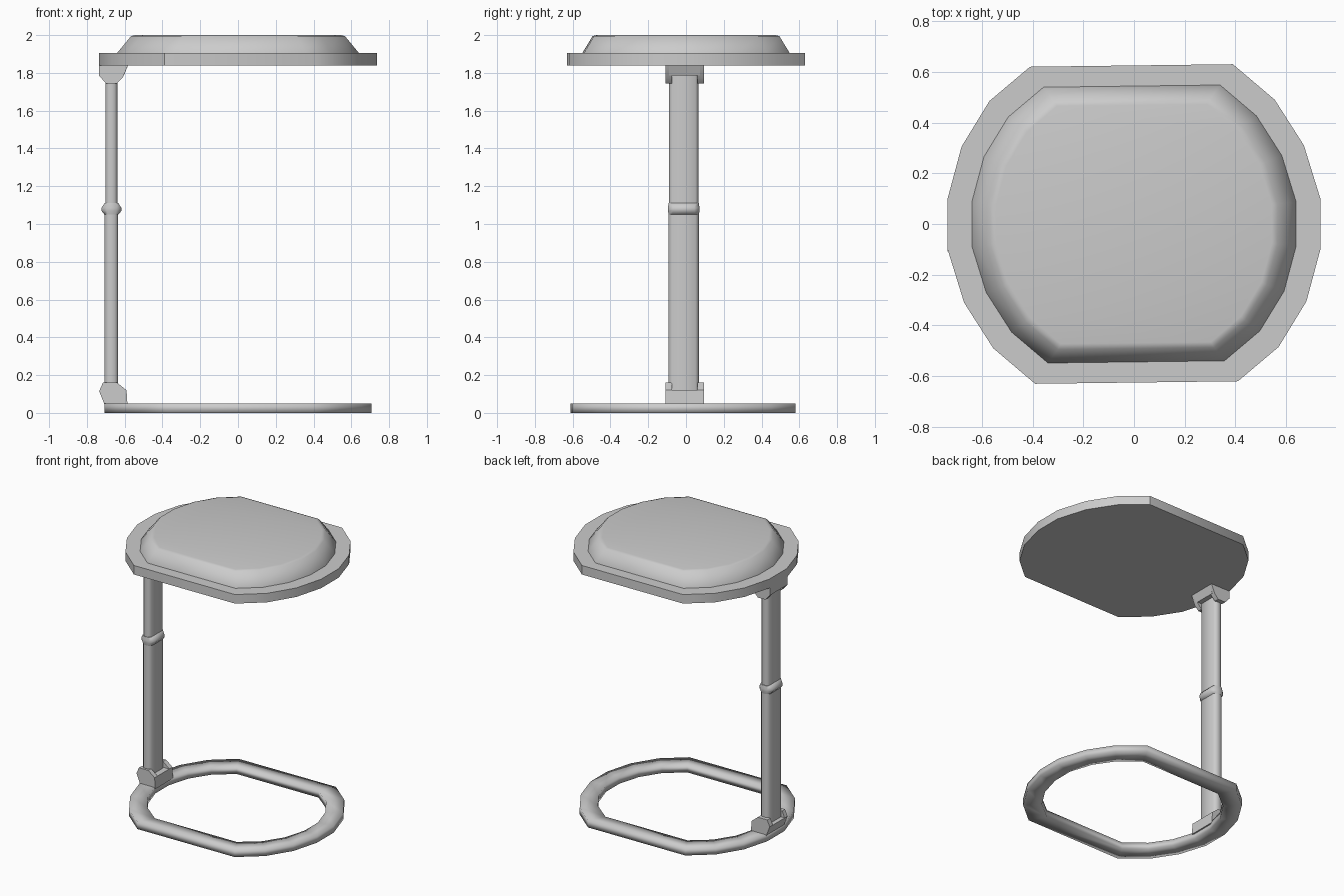
import bpy, bmesh, math

if "Cube" in bpy.data.objects:
    bpy.data.objects.remove(bpy.data.objects["Cube"])

# Half of the flattened-oval outline; the rest is its half-turn copy
HALF = [(0.39, 0.63), (-0.41, 0.62), (-0.57, 0.485), (-0.68, 0.305),
        (-0.735, 0.10), (-0.735, -0.10), (-0.67, -0.31), (-0.555, -0.49)]
OVAL = HALF + [(-x, -y) for x, y in HALF]


def scaled(sx, sy, oy=0.0):
    return [(x * sx, y * sy + oy) for x, y in OVAL]


def finish(name, bm, angle):
    bmesh.ops.recalc_face_normals(bm, faces=bm.faces[:])
    mesh = bpy.data.meshes.new(name)
    bm.to_mesh(mesh)
    bm.free()
    obj = bpy.data.objects.new(name, mesh)
    bpy.context.collection.objects.link(obj)
    bpy.ops.object.select_all(action='DESELECT')
    obj.select_set(True)
    bpy.context.view_layer.objects.active = obj
    bpy.ops.object.shade_smooth_by_angle(angle=math.radians(angle))
    return obj


def loft(name, rings, closed=False, angle=40):
    """Skin a list of 3D rings; cap the ends, or join last to first."""
    bm = bmesh.new()
    loops = [[bm.verts.new(p) for p in r] for r in rings]
    pairs = list(zip(loops, loops[1:]))
    if closed:
        pairs.append((loops[-1], loops[0]))
    else:
        bm.faces.new(loops[0])
        bm.faces.new(loops[-1])
    for a, b in pairs:
        for i in range(len(a)):
            j = (i + 1) % len(a)
            bm.faces.new((a[i], a[j], b[j], b[i]))
    return finish(name, bm, angle)


def level(points, z):
    return [(x, y, z) for x, y in points]


def chamfered(hx, hy, z, cx=-0.67, cy=-0.012):
    c = min(hx, hy) * 0.5
    pts = [(hx, hy - c), (hx - c, hy), (c - hx, hy), (-hx, hy - c),
           (-hx, c - hy), (c - hx, -hy), (hx - c, -hy), (hx, c - hy)]
    return [(cx + x, cy + y, z) for x, y in pts]


def plate(name, profile, y0, y1):
    return loft(name, [[(x, y, z) for x, z in profile] for y in (y0, y1)], angle=30)


# Tray and the raised pad on top of it
loft("tray", [level(OVAL, 1.84), level(OVAL, 1.905)])
loft("pad", [level(scaled(0.87, 0.87), 1.90), level(scaled(0.87, 0.87), 1.906),
             level(scaled(0.77, 0.785), 1.995), level(scaled(0.74, 0.75), 2.0)], angle=60)

# Open floor ring
outer, inner = scaled(0.963, 0.945, -0.015), scaled(0.81, 0.765, -0.015)
loft("base_ring", [level(outer, 0), level(outer, 0.05),
                   level(inner, 0.05), level(inner, 0)], closed=True, angle=95)

# Telescopic post with its collar
loft("lower_post", [chamfered(0.036, 0.08, z) for z in (0.04, 1.07)], angle=60)
loft("upper_post", [chamfered(0.031, 0.077, z) for z in (1.05, 1.85)], angle=60)
loft("collar", [chamfered(0.037, 0.081, 1.05), chamfered(0.053, 0.083, 1.07),
                chamfered(0.053, 0.083, 1.085), chamfered(0.037, 0.081, 1.11)], angle=60)

# Brackets: a middle block between two taller cheeks, at foot and at tray
foot_cheek = [(-0.705, 0.04), (-0.735, 0.115), (-0.715, 0.16), (-0.64, 0.16),
              (-0.59, 0.12), (-0.585, 0.04)]
foot_block = [(-0.705, 0.04), (-0.735, 0.115), (-0.59, 0.12), (-0.585, 0.04)]
top_cheek = [(-0.735, 1.845), (-0.735, 1.785), (-0.70, 1.745), (-0.64, 1.745),
             (-0.61, 1.775), (-0.58, 1.845)]
top_block = [(-0.735, 1.845), (-0.735, 1.785), (-0.605, 1.785), (-0.58, 1.845)]
for part, cheek, block in (("foot", foot_cheek, foot_block), ("tray", top_cheek, top_block)):
    plate(part + "_bracket_block", block, -0.09, 0.075)
    plate(part + "_bracket_front_cheek", cheek, -0.108, -0.075)
    plate(part + "_bracket_back_cheek", cheek, 0.06, 0.095)
